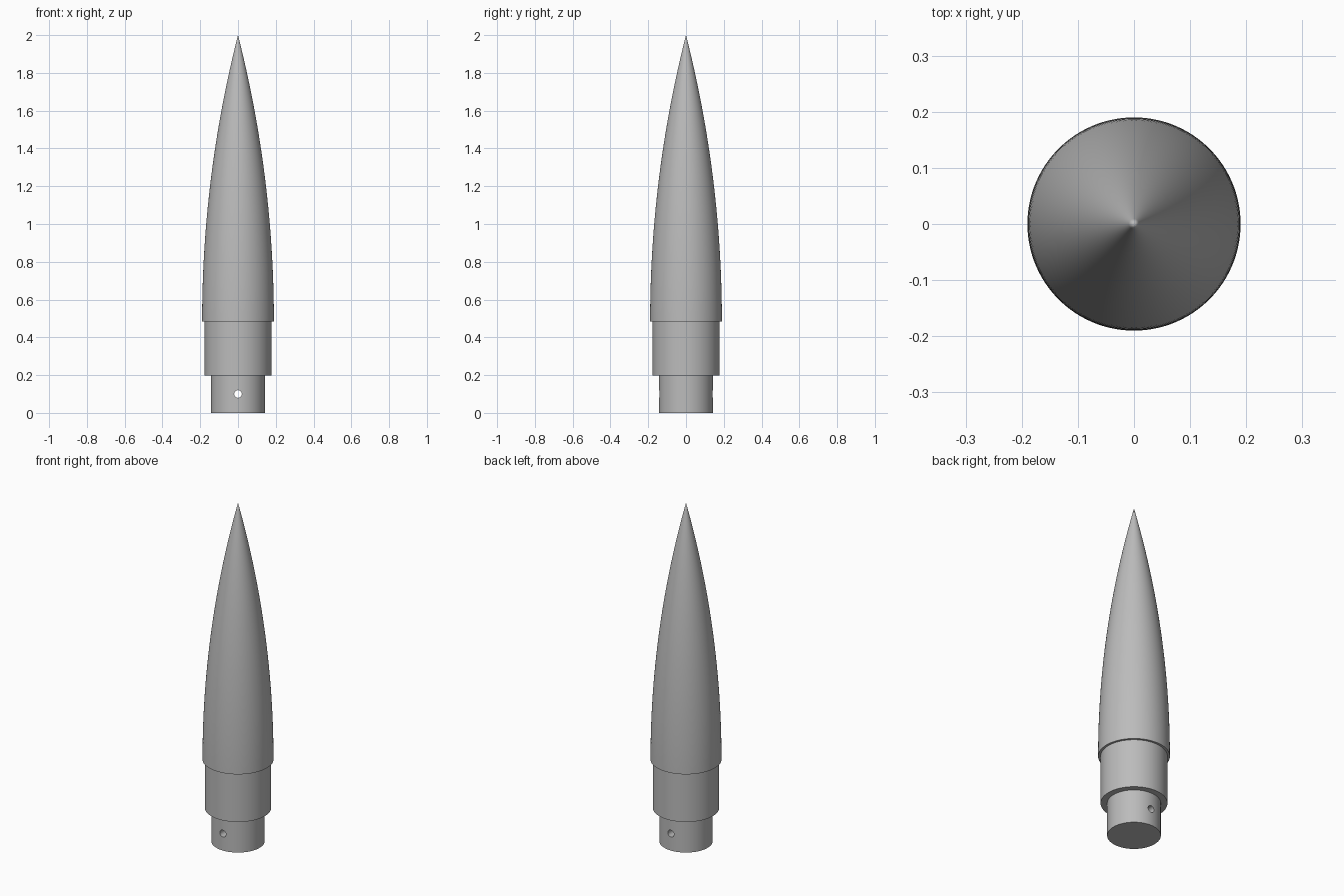
import bpy, bmesh, math

if "Cube" in bpy.data.objects:
    bpy.data.objects.remove(bpy.data.objects["Cube"], do_unlink=True)

SEGMENTS = 128
BASE_R, BASE_Z, TIP_Z = 0.19, 0.484, 2.0
SHOULDER_R, SHOULDER_Z = 0.177, 0.197
TENON_R = 0.142

grey = bpy.data.materials.new("plain grey")
grey.use_nodes = True
colour = (0.5, 0.5, 0.5, 1)
grey.diffuse_color = colour
grey.node_tree.nodes["Principled BSDF"].inputs["Base Color"].default_value = colour


def lathe(name, profile):
    """Turn a (radius, height) profile around z; zero radius makes a pole."""
    bm = bmesh.new()
    verts = [bm.verts.new((r, 0, z)) for r, z in profile]
    edges = [bm.edges.new(pair) for pair in zip(verts, verts[1:])]
    bmesh.ops.spin(bm, geom=verts + edges, cent=(0, 0, 0), axis=(0, 0, 1),
                   angle=math.tau, steps=SEGMENTS, use_duplicate=False)
    bmesh.ops.remove_doubles(bm, verts=bm.verts, dist=1e-5)
    bmesh.ops.recalc_face_normals(bm, faces=bm.faces)
    mesh = bpy.data.meshes.new(name)
    bm.to_mesh(mesh)
    bm.free()
    obj = bpy.data.objects.new(name, mesh)
    bpy.context.collection.objects.link(obj)
    mesh.materials.append(grey)
    return obj


# Tangent ogive: a circular arc that leaves the base parallel to the axis
length = TIP_Z - BASE_Z
arc_r = (BASE_R ** 2 + length ** 2) / (2 * BASE_R)
sweep = math.asin(length / arc_r)
STEPS = 40
ogive = [(BASE_R - arc_r * (1 - math.cos(sweep * i / STEPS)),
          BASE_Z + arc_r * math.sin(sweep * i / STEPS)) for i in range(STEPS)]

# One turned body: tenon, shoulder and pointed nose
body = lathe("nose_cone", [(0, 0), (TENON_R, 0), (TENON_R, SHOULDER_Z),
                           (SHOULDER_R, SHOULDER_Z), (SHOULDER_R, BASE_Z),
                           *ogive, (0, TIP_Z)])

# Pin hole drilled through the tenon from front to back
drill = lathe("pin_hole_cutter", [(0, -0.3), (0.02, -0.3), (0.02, 0.3), (0, 0.3)])
drill.rotation_euler.x = math.pi / 2
drill.location.z = 0.1
drill.hide_render = True

cut = body.modifiers.new("pin_hole", 'BOOLEAN')
cut.operation = 'DIFFERENCE'
cut.solver = 'EXACT'
cut.object = drill

bpy.ops.object.select_all(action='DESELECT')
body.select_set(True)
bpy.context.view_layer.objects.active = body
bpy.ops.object.modifier_apply(modifier=cut.name)
bpy.data.objects.remove(drill, do_unlink=True)
bpy.ops.object.shade_smooth_by_angle(angle=math.radians(30))
